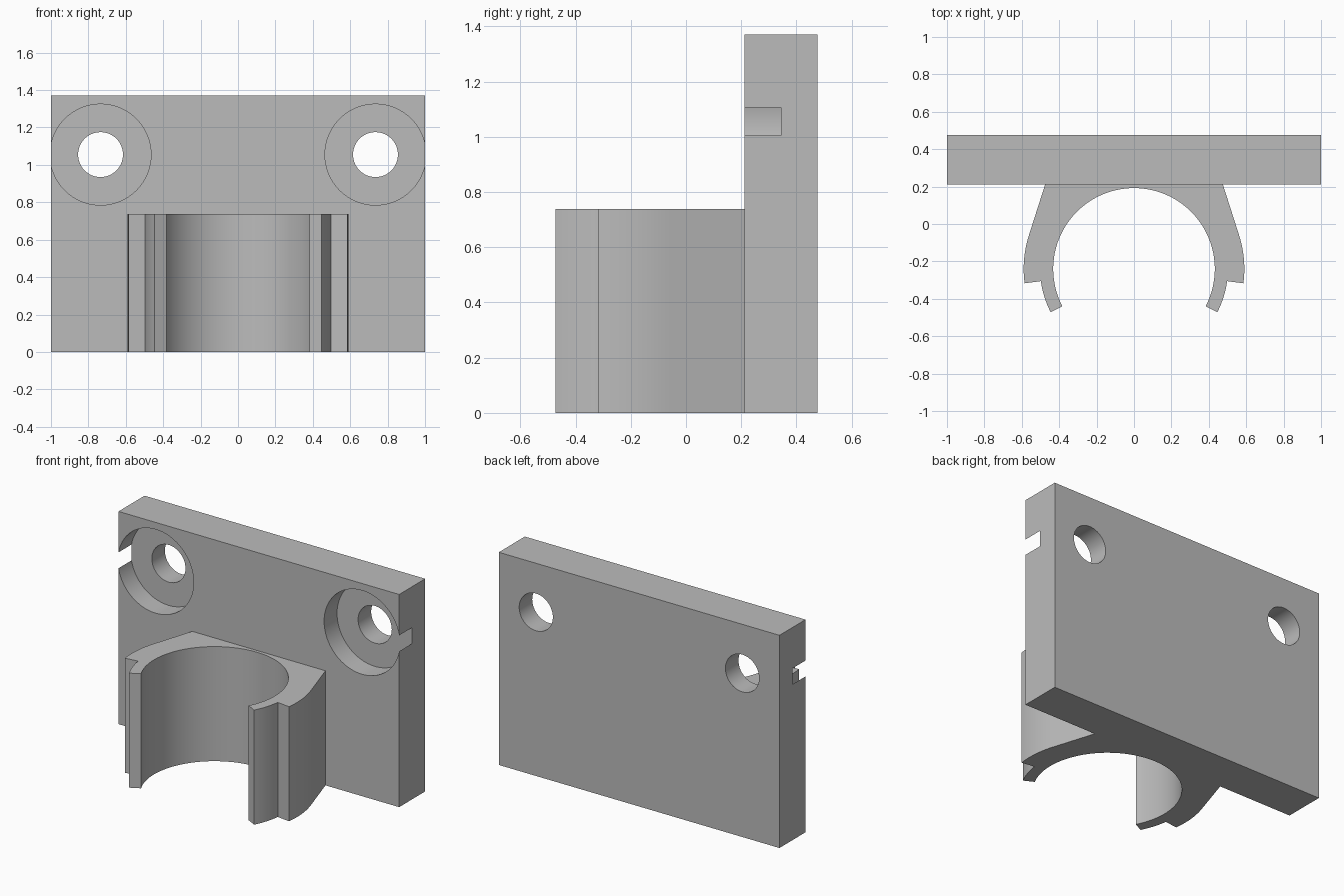
import bpy
import bmesh
from math import cos, sin, radians, pi
from mathutils import Vector

cube = bpy.data.objects.get("Cube")
if cube:
    bpy.data.objects.remove(cube, do_unlink=True)

grey = bpy.data.materials.new("plain grey")
grey.use_nodes = True
COLOUR = (0.5, 0.5, 0.5, 1)
grey.diffuse_color = COLOUR
grey.node_tree.nodes["Principled BSDF"].inputs["Base Color"].default_value = COLOUR


def extrude_profile(name, points, offset):
    """Solid made by sweeping a closed flat outline along an offset."""
    bm = bmesh.new()
    face = bm.faces.new([bm.verts.new(p) for p in points])
    swept = bmesh.ops.extrude_face_region(bm, geom=[face])["geom"]
    moved = [v for v in swept if isinstance(v, bmesh.types.BMVert)]
    bmesh.ops.translate(bm, verts=moved, vec=Vector(offset))
    bmesh.ops.recalc_face_normals(bm, faces=bm.faces)
    mesh = bpy.data.meshes.new(name)
    bm.to_mesh(mesh)
    bm.free()
    mesh.materials.append(grey)
    obj = bpy.data.objects.new(name, mesh)
    bpy.context.collection.objects.link(obj)
    return obj


def arc(radius, start, end, steps):
    """Points on an arc around the clip axis, angles in degrees."""
    angles = [radians(start + (end - start) * i / steps) for i in range(steps + 1)]
    return [(radius * cos(a), AXIS_Y + radius * sin(a), 0) for a in angles]


def cut_cylinder(target, x, z, radius, y0, y1):
    """Bore a hole along y."""
    ring = [(x + radius * cos(2 * pi * i / 64), y0, z + radius * sin(2 * pi * i / 64))
            for i in range(64)]
    cutter = extrude_profile("hole_cutter", ring, (0, y1 - y0, 0))
    cutter.hide_render = True
    mod = target.modifiers.new("hole", "BOOLEAN")
    mod.operation = "DIFFERENCE"
    mod.solver = "EXACT"
    mod.object = cutter
    bpy.context.view_layer.objects.active = target
    bpy.ops.object.modifier_apply(modifier=mod.name)
    bpy.data.objects.remove(cutter, do_unlink=True)


# Mounting plate with two counterbored screw holes
FRONT, BACK, HEIGHT = 0.212, 0.477, 1.37
plate = extrude_profile(
    "mounting_plate",
    [(-1, FRONT, 0), (1, FRONT, 0), (1, BACK, 0), (-1, BACK, 0)],
    (0, 0, HEIGHT))
for side in (-1, 1):
    cut_cylinder(plate, side * 0.735, 1.055, 0.27, FRONT - 0.1, 0.344)
    cut_cylinder(plate, side * 0.735, 1.055, 0.12, FRONT - 0.1, BACK + 0.1)

# Open snap clip: inner bore, thin lips, stepped outer wall tangent to the foot
AXIS_Y = -0.24
INNER, LIP, OUTER = 0.432, 0.502, 0.59
right_half = (arc(LIP, -27.5, -7.5, 8) + arc(OUTER, -7.5, 18, 10)
              + [(0.475, FRONT, 0)])
left_half = [(-x, y, z) for x, y, z in reversed(right_half)]
bore = arc(INNER, 207.5, -27.5, 72)
clip = extrude_profile("pipe_clip", right_half + left_half + bore, (0, 0, 0.738))

# Smooth the round walls and keep the edges crisp
for obj in (plate, clip):
    bpy.ops.object.select_all(action="DESELECT")
    obj.select_set(True)
    bpy.context.view_layer.objects.active = obj
    bpy.ops.object.shade_smooth_by_angle(angle=radians(20))
